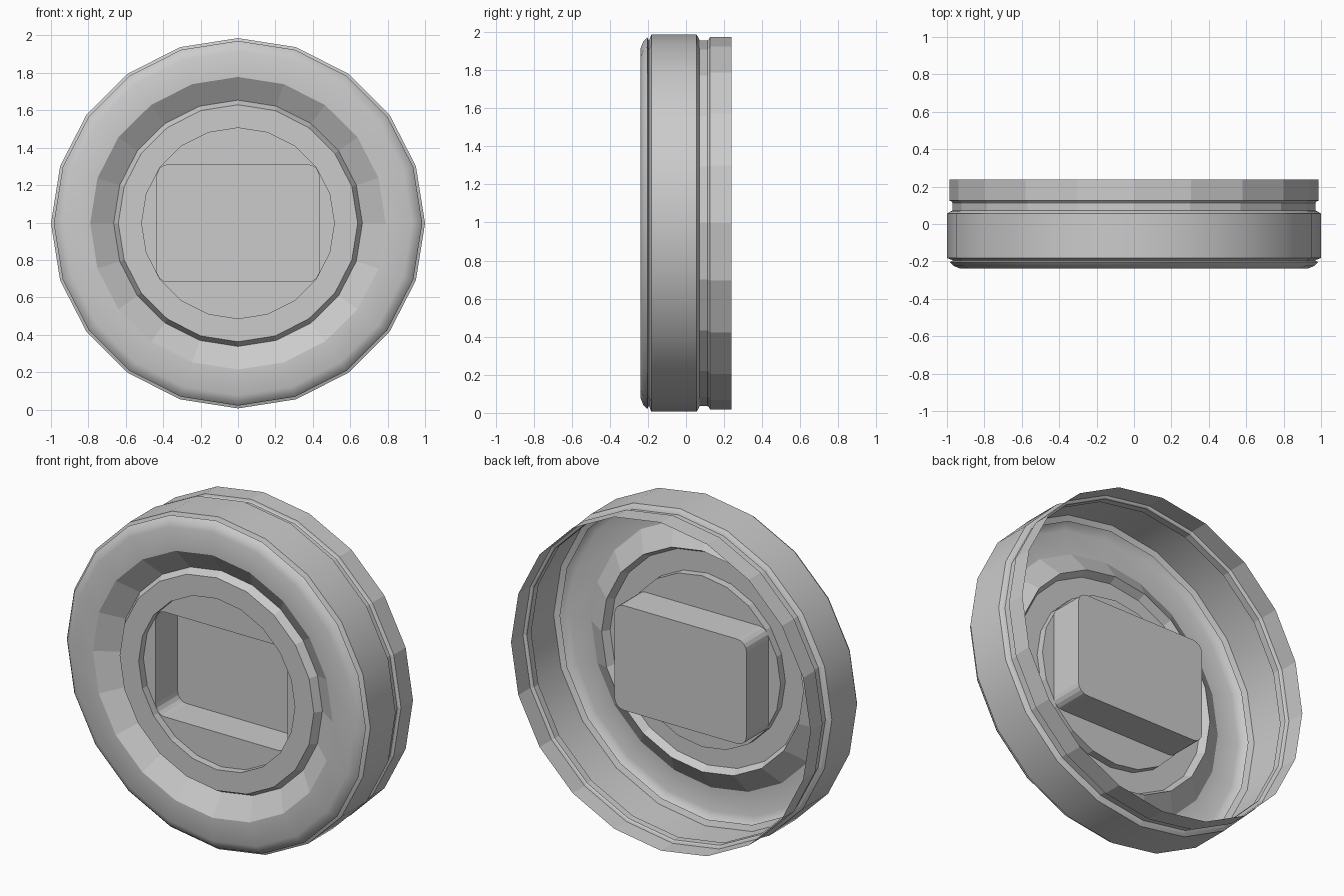
import bpy, bmesh
from math import sin, cos, pi, radians

if "Cube" in bpy.data.objects:
    bpy.data.objects.remove(bpy.data.objects["Cube"])

SIDES = 20
CZ = 0.996        # height of the ring axis
SQUASH = 0.99     # the ring is very slightly flattened


def add_loop(bm, pts, y):
    return [bm.verts.new((x, y, CZ + z)) for x, z in pts]


def circle(r):
    return [(r * cos(2 * pi * i / SIDES), r * sin(2 * pi * i / SIDES) * SQUASH)
            for i in range(SIDES)]


def skin(bm, a, b):
    n = len(a)
    for i in range(n):
        j = (i + 1) % n
        bm.faces.new((a[i], a[j], b[j], b[i]))


def lathe(bm, profile):
    """Profile of (radius, y) points; returns the last loop."""
    loops = [add_loop(bm, circle(r), y) for r, y in profile]
    for a, b in zip(loops, loops[1:]):
        skin(bm, a, b)
    return loops[-1]


def finish(bm, name, smooth=False):
    mesh = bpy.data.meshes.new(name)
    bm.to_mesh(mesh)
    bm.free()
    obj = bpy.data.objects.new(name, mesh)
    bpy.context.collection.objects.link(obj)
    if smooth:
        bpy.ops.object.select_all(action='DESELECT')
        obj.select_set(True)
        bpy.context.view_layer.objects.active = obj
        bpy.ops.object.shade_smooth_by_angle(angle=radians(30))
    return obj


def rounded_rect(hx, hz, r, steps=4):
    pts = []
    for k, (sx, sz) in enumerate([(1, 1), (-1, 1), (-1, -1), (1, -1)]):
        for i in range(steps + 1):
            a = (k + i / steps) * pi / 2
            pts.append((sx * (hx - r) + r * cos(a), sz * (hz - r) + r * sin(a)))
    return pts


# Faceted skirt at the back, stepping in to the neck
bm = bmesh.new()
lathe(bm, [(0.987, 0.238), (0.987, 0.125), (0.975, 0.12), (0.97, 0.113),
           (0.97, 0.072), (0.983, 0.066)])
finish(bm, "back_skirt")

# Smooth outer band with front groove, chamfer and front rim
bm = bmesh.new()
lathe(bm, [(0.983, 0.066), (1.0, 0.055), (1.0, -0.182), (0.967, -0.195),
           (0.985, -0.203), (0.965, -0.224), (0.93, -0.238), (0.79, -0.238)])
finish(bm, "outer_band", smooth=True)

# Faceted funnel, raised lip, and recessed centre plate with a box pocket
bm = bmesh.new()
rim = lathe(bm, [(0.79, -0.238), (0.665, -0.155), (0.64, -0.2),
                 (0.515, -0.2), (0.515, -0.155)])
rect = rounded_rect(0.435, 0.312, 0.06)
front = add_loop(bm, rect, -0.155)
back = add_loop(bm, rect, 0.052)
skin(bm, front, back)
bm.faces.new(back)
edges = [bm.edges.get((l[i - 1], l[i])) for l in (rim, front) for i in range(len(l))]
fill = bmesh.ops.triangle_fill(bm, edges=edges, use_beauty=True, normal=(0, -1, 0))
for f in fill["geom"]:
    if isinstance(f, bmesh.types.BMFace):
        f.normal_update()
        if f.normal.y > 0:
            f.normal_flip()
finish(bm, "centre_plate_with_pocket")
